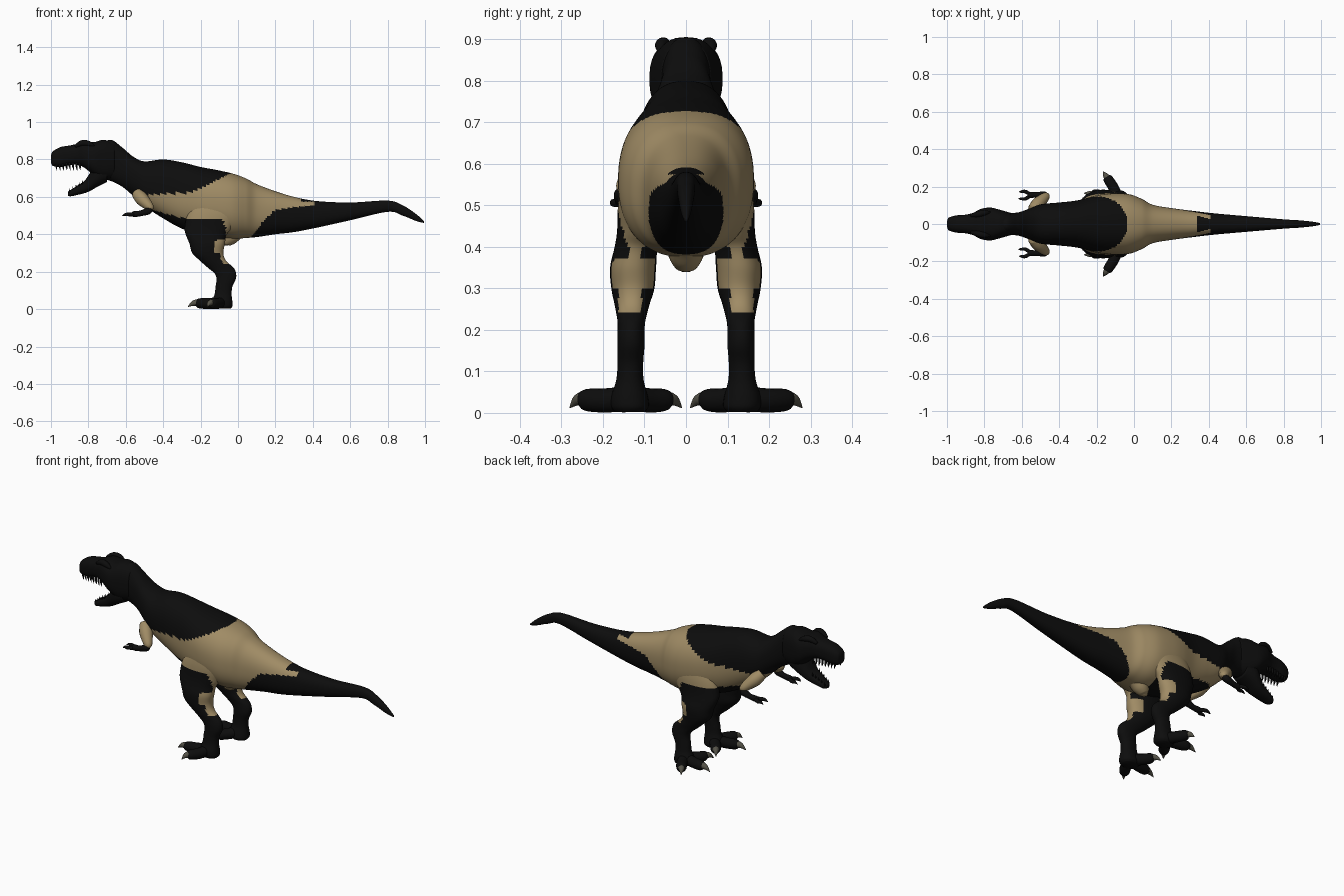
import bpy, bmesh, math
from mathutils import Vector


def mat(name, rgb):
    m = bpy.data.materials.new(name)
    m.diffuse_color = (*rgb, 1)
    return m


BLACK = mat("black hide", (0.004, 0.004, 0.004))
TAN = mat("tan hide", (0.35, 0.26, 0.13))
CLAW = mat("claw grey", (0.09, 0.085, 0.065))


def smooth_stations(st, sub):
    """Catmull-Rom interpolation of tuples of numbers."""
    out = []
    for i in range(len(st) - 1):
        a, b, c, d = st[max(i - 1, 0)], st[i], st[i + 1], st[min(i + 2, len(st) - 1)]
        for k in range(sub):
            t = k / sub
            out.append([0.5 * (2 * q + (r - p) * t + (2 * p - 5 * q + 4 * r - s) * t * t
                        + (3 * q - p - 3 * r + s) * t ** 3) for p, q, r, s in zip(a, b, c, d)])
    out.append(list(st[-1]))
    return out


def skin(name, rings, mats, rule=None, mirror=False):
    """Join rings of points into a closed smooth surface."""
    bm = bmesh.new()
    vr = [[bm.verts.new(p) for p in r] for r in rings]
    n = len(vr[0])
    for a, b in zip(vr, vr[1:]):
        for i in range(n):
            bm.faces.new((a[i], a[(i + 1) % n], b[(i + 1) % n], b[i]))
    bm.faces.new(vr[0])
    bm.faces.new(vr[-1])
    bmesh.ops.recalc_face_normals(bm, faces=bm.faces)
    bm.normal_update()
    for f in bm.faces:
        f.smooth = True
        if rule:
            f.material_index = 1 if rule(f.calc_center_median(), f.normal) else 0
    me = bpy.data.meshes.new(name)
    bm.to_mesh(me)
    bm.free()
    for m in mats:
        me.materials.append(m)
    ob = bpy.data.objects.new(name, me)
    bpy.context.collection.objects.link(ob)
    if mirror:
        md = ob.modifiers.new("mirror", 'MIRROR')
        md.use_axis = (False, True, False)
        md.use_mirror_merge = False
    return ob


def oval(n, p):
    """Unit superellipse points."""
    pts = []
    for i in range(n):
        a = 2 * math.pi * (i + 0.5) / n
        c, s = math.cos(a), math.sin(a)
        pts.append((math.copysign(abs(c) ** (2 / p), c), math.copysign(abs(s) ** (2 / p), s)))
    return pts


def loft_x(name, st, mats, rule=None, n=40, sub=6, p=2.2):
    """Stations: x, top z, bottom z, half width."""
    rings = [[(x, c * w, (t + b) / 2 + s * (t - b) / 2) for c, s in oval(n, p)]
             for x, t, b, w in smooth_stations(st, sub)]
    return skin(name, rings, mats, rule)


def tube(name, st, m, n=14, sub=4, mirror=True):
    """Stations: x, y, z, radius along a path."""
    s = smooth_stations(st, sub)
    pts = [Vector(q[:3]) for q in s]
    rings = []
    for i, q in enumerate(s):
        d = (pts[min(i + 1, len(s) - 1)] - pts[max(i - 1, 0)]).normalized()
        u = d.cross(Vector((0, 0, 1)) if abs(d.z) < 0.9 else Vector((0, 1, 0))).normalized()
        v = d.cross(u)
        rings.append([pts[i] + max(q[3], 0.0008) * (c * u + k * v) for c, k in oval(n, 2)])
    return skin(name, rings, [m], mirror=mirror)


# Outline of the tan flank marking, seen from the side (x, z)
PATCH = [(-.57, .61), (-.27, .62), (-.18, .655), (-.03, .73), (-.02, .8), (.34, .8), (.34, .575),
         (.41, .575), (.41, .555), (.3, .545), (.2, .53), (.13, .465), (.07, .385), (.06, .3),
         (-.09, .3), (-.065, .39), (-.065, .44), (-.09, .48), (-.27, .48), (-.48, .535)]


def in_patch(c, nrm=None):
    inside = False
    for (x1, z1), (x2, z2) in zip(PATCH, PATCH[1:] + PATCH[:1]):
        if (z1 > c.z) != (z2 > c.z) and c.x < x1 + (c.z - z1) * (x2 - x1) / (z2 - z1):
            inside = not inside
    return inside


def leg_rule(c, nrm):
    calf = nrm.x > 0.25 and (0.3 < c.z < 0.37 or (0.245 < c.z <= 0.3 and abs(c.y - .135) < .028))
    return calf or (c.z > 0.37 and in_patch(c))


# Neck, torso and tail in one skin
loft_x("body", [(-.74, .88, .70, .05), (-.68, .905, .685, .058), (-.62, .865, .655, .062),
                (-.56, .815, .605, .082), (-.50, .79, .55, .105), (-.40, .80, .485, .115),
                (-.30, .785, .43, .127), (-.20, .76, .40, .153), (-.12, .745, .385, .163),
                (-.03, .725, .375, .16), (.04, .70, .38, .135), (.10, .668, .385, .103),
                (.20, .63, .40, .085), (.30, .60, .412, .072), (.42, .578, .435, .058),
                (.60, .57, .475, .042), (.80, .58, .52, .025), (.88, .555, .50, .02),
                (.95, .51, .472, .013), (.995, .47, .46, .005)],
       [BLACK, TAN], in_patch, n=72, sub=12, p=2.3)

# Pelvic keel between the legs
tube("pelvic_keel", [(.04, 0, .45, .05), (-.01, 0, .415, .046), (-.045, 0, .38, .042),
                     (-.065, 0, .352, .026), (-.068, 0, .34, .01)], TAN, n=20, mirror=False)

# Skull and open lower jaw
loft_x("skull", [(-1.0, .82, .785, .014), (-.99, .843, .766, .034), (-.95, .866, .76, .046),
                 (-.90, .875, .77, .05), (-.86, .884, .772, .06), (-.82, .898, .755, .08),
                 (-.77, .893, .715, .088), (-.72, .905, .69, .077), (-.66, .89, .70, .06)],
       [BLACK], p=2.6)
loft_x("lower_jaw", [(-.91, .628, .607, .012), (-.895, .637, .603, .028), (-.86, .66, .61, .037),
                     (-.82, .687, .62, .043), (-.79, .73, .632, .055), (-.75, .78, .655, .066),
                     (-.70, .78, .68, .058)], [BLACK], p=2.5)
tube("brow_ridge", [(-.87, .045, .87, .008), (-.835, .052, .887, .016), (-.80, .06, .885, .015),
                    (-.77, .062, .87, .006)], BLACK)

# Teeth along both jaws
for i in range(8):
    x = -.972 + i * .018
    y = .028 + .0022 * i
    tube("upper_tooth", [(x, y, .785, .006), (x, y, .765, .006), (x + .004, y, .742, .001)],
         BLACK, n=8, sub=1)
for i in range(5):
    x, z = -.9 + i * .017, .622 + i * .011
    y = .018 + .003 * i
    tube("lower_tooth", [(x, y, z, .005), (x, y, z + .022, .001)], BLACK, n=8, sub=1)

# Legs: z, front x, back x, inner y, outer y
LEG = [(.63, -.20, -.02, .07, .14), (.52, -.265, .01, .05, .162), (.44, -.285, -.03, .055, .166),
       (.40, -.28, -.06, .068, .172), (.35, -.26, -.07, .072, .183), (.30, -.245, -.078, .076, .18),
       (.26, -.205, -.065, .088, .172), (.22, -.16, -.022, .098, .165), (.19, -.125, -.01, .10, .165),
       (.16, -.115, -.012, .10, .165), (.12, -.12, -.03, .103, .165), (.08, -.125, -.034, .102, .168),
       (.04, -.14, -.03, .092, .18), (.015, -.14, -.03, .09, .18), (.002, -.125, -.04, .1, .17)]
skin("leg", [[((f + b) / 2 + c * (b - f) / 2, (i + o) / 2 + s * (o - i) / 2, z) for c, s in oval(40, 2.2)]
             for z, f, b, i, o in smooth_stations(LEG, 7)], [BLACK, TAN], leg_rule, mirror=True)

# Three toes with claws on each foot: mid point, end, claw tip
for mid, end, tip in (((-.11, .195), (-.14, .242), (-.165, .28)),
                      ((-.16, .15), (-.21, .16), (-.268, .165)),
                      ((-.13, .085), (-.155, .05), (-.185, .01))):
    tube("toe", [(-.085, .135, .035, .03), (*mid, .03, .029), (*end, .031, .026),
                 (end[0] * .7 + tip[0] * .3, end[1] * .7 + tip[1] * .3, .03, .014)], BLACK)
    tube("toe_claw", [(*end, .034, .02), ((end[0] + tip[0]) / 2, (end[1] + tip[1]) / 2, .031, .014),
                      (*tip, .012, .001)], CLAW, n=10)

# Small arms with two-fingered hands
tube("upper_arm", [(-.54, .075, .62, .03), (-.515, .105, .59, .036), (-.485, .135, .56, .028),
                   (-.468, .15, .54, .02), (-.465, .152, .53, .008)], TAN)
tube("forearm", [(-.462, .152, .535, .01), (-.48, .155, .525, .019), (-.52, .156, .512, .015),
                 (-.555, .155, .508, .016), (-.57, .155, .507, .008)], BLACK)
for y, x in ((.173, -.615), (.135, -.62)):
    tube("finger", [(-.55, .155, .508, .011), (-.58, y, .506, .01), (-.6, y, .506, .008),
                    (x, y, .498, .001)], BLACK, n=10)
